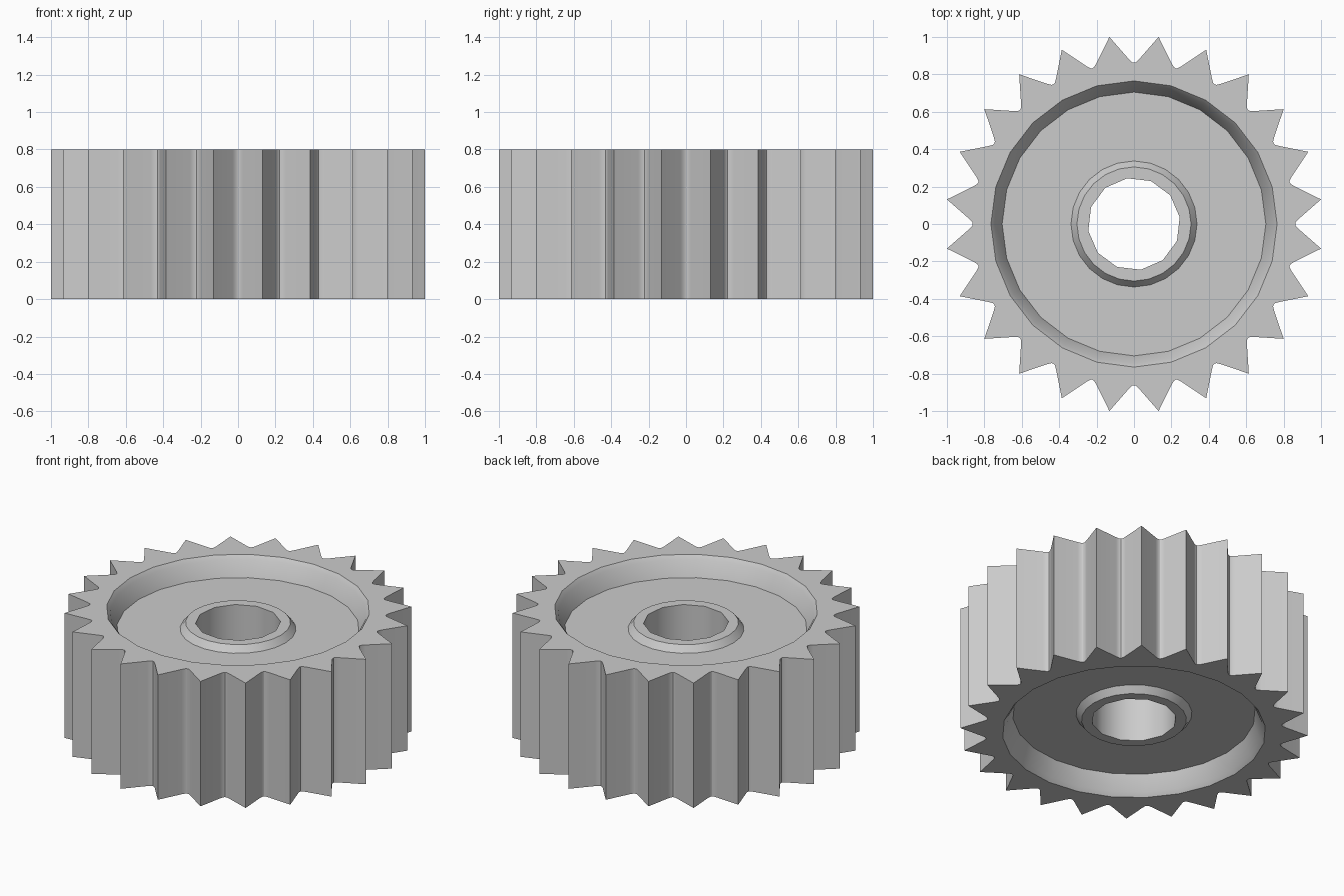
import bpy, bmesh
from math import sin, cos, radians

if "Cube" in bpy.data.objects:
    bpy.data.objects.remove(bpy.data.objects["Cube"])

TEETH = 24
HEIGHT = 0.8
STEP = 360 / TEETH

bm = bmesh.new()


def polar(r, deg, z):
    return bm.verts.new((r * cos(radians(deg)), r * sin(radians(deg)), z))


def ring(r, z, sides=TEETH, offset=0.0):
    return [polar(r, offset + 360 * i / sides, z) for i in range(sides)]


def bridge(a, b):
    n = len(a)
    for i in range(n):
        j = (i + 1) % n
        bm.faces.new((a[i], a[j], b[j], b[i]))


# One tooth: rounded valley, straight flanks, sharp tip (radius, angle)
TOOTH = [(0.862, 0), (0.865, 0.7), (0.882, 1.8), (1.0086, 7.5),
         (0.882, 13.2), (0.865, 14.3)]
# Face profile: bevelled recess wall, web, raised hub (radius, depth)
FACE = [(0.765, 0.0), (0.745, 0.025), (0.705, 0.122),
        (0.337, 0.122), (0.305, 0.081)]


def gear_side(top):
    def z(depth):
        return HEIGHT - depth if top else depth
    # toothed outline
    outline = [polar(r, k * STEP + a, z(0)) for k in range(TEETH) for r, a in TOOTH]
    rings = [ring(r, z(d)) for r, d in FACE]
    n = len(TOOTH)
    # flat rim between the teeth and the recess
    for k in range(TEETH):
        outer = [outline[(k * n + i) % len(outline)] for i in range(n + 1)]
        bm.faces.new(outer + [rings[0][(k + 1) % TEETH], rings[0][k]])
    # recess, web and hub wall
    for a, b in zip(rings, rings[1:]):
        bridge(a, b)
    # hub face around the twelve-sided bore
    bore = ring(0.247, z(FACE[-1][1]), 12, 8.5)
    hub = rings[-1]
    for j in range(12):
        bm.faces.new((hub[2 * j], hub[2 * j + 1], hub[(2 * j + 2) % TEETH],
                      bore[(j + 1) % 12], bore[j]))
    return outline, bore


outline_low, bore_low = gear_side(False)
outline_high, bore_high = gear_side(True)
bridge(outline_low, outline_high)   # tooth flanks
bridge(bore_low, bore_high)         # bore wall
bmesh.ops.recalc_face_normals(bm, faces=bm.faces[:])

mesh = bpy.data.meshes.new("gear_wheel")
bm.to_mesh(mesh)
bm.free()
gear = bpy.data.objects.new("gear_wheel", mesh)
bpy.context.collection.objects.link(gear)
bpy.context.view_layer.objects.active = gear
gear.select_set(True)
bpy.ops.object.shade_smooth_by_angle(angle=radians(31))
